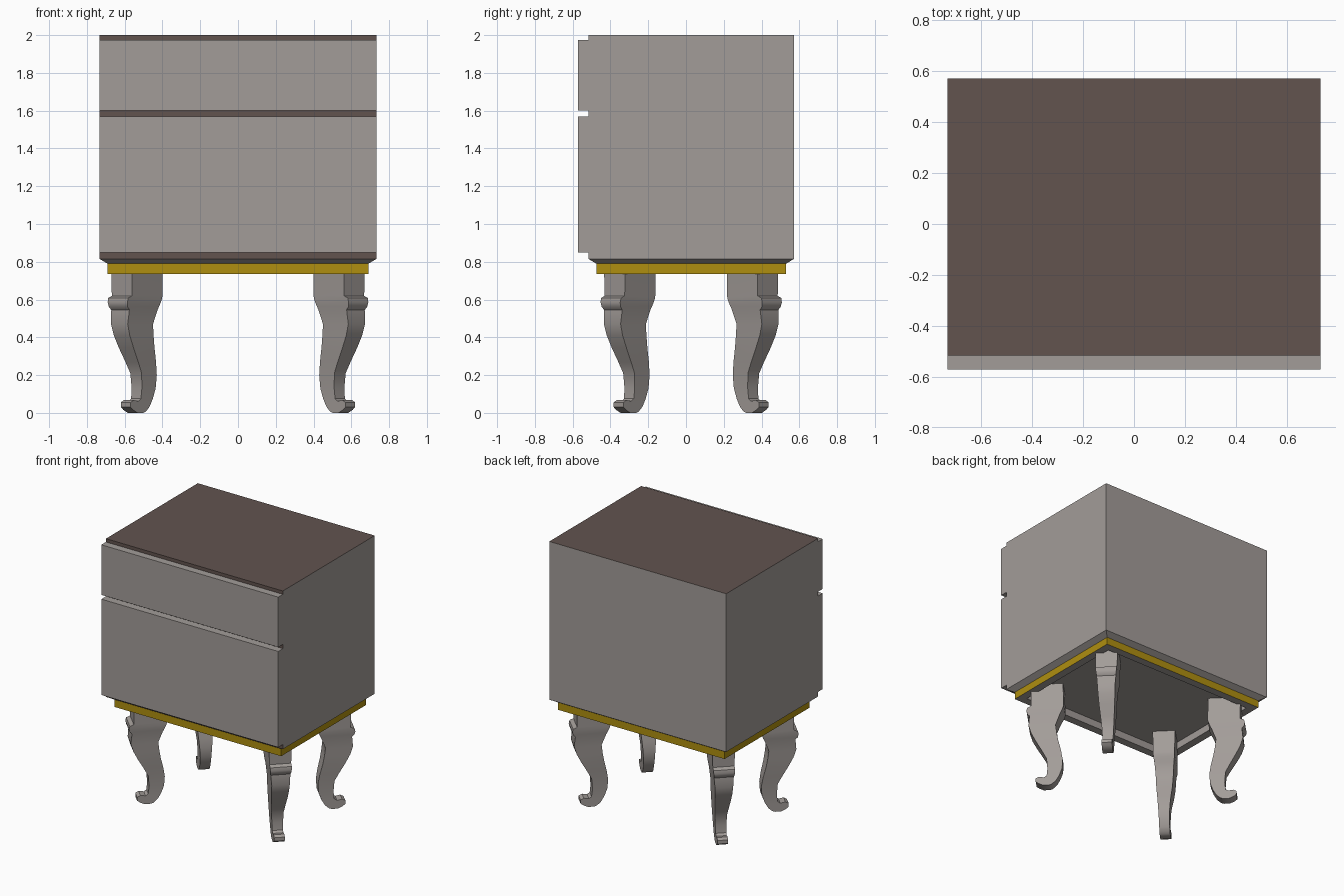
import bpy, bmesh
from mathutils import Vector

if "Cube" in bpy.data.objects:
    bpy.data.objects.remove(bpy.data.objects["Cube"])


def material(name, rgb):
    m = bpy.data.materials.new(name)
    m.diffuse_color = (*rgb, 1)
    m.use_nodes = True
    m.node_tree.nodes["Principled BSDF"].inputs["Base Color"].default_value = m.diffuse_color
    return m


GREY = material("warm grey paint", (0.365, 0.335, 0.318))
BROWN = material("dark brown", (0.122, 0.087, 0.078))
GOLD = material("gold", (0.43, 0.275, 0.005))
YC = 0.0275   # centre of the carcass and base in y


def loft(name, rings, mats, closed=False, rule=None):
    """Skin a list of equal-length rings; cap the ends unless closed."""
    bm = bmesh.new()
    vs = [[bm.verts.new(p) for p in r] for r in rings]
    n = len(vs[0])
    pairs = list(zip(vs, vs[1:])) + ([(vs[-1], vs[0])] if closed else [])
    for a, b in pairs:
        for i in range(n):
            j = (i + 1) % n
            bm.faces.new((a[i], a[j], b[j], b[i]))
    if not closed:
        bm.faces.new(vs[0])
        bm.faces.new(vs[-1])
    bmesh.ops.recalc_face_normals(bm, faces=bm.faces)
    if rule:
        for f in bm.faces:
            f.material_index = rule(f)
    me = bpy.data.meshes.new(name)
    bm.to_mesh(me)
    bm.free()
    for m in mats:
        me.materials.append(m)
    ob = bpy.data.objects.new(name, me)
    bpy.context.collection.objects.link(ob)
    return ob


def rect(hx, y0, y1, z):
    return [(-hx, y0, z), (hx, y0, z), (hx, y1, z), (-hx, y1, z)]


# Carcass: grey box with chamfered foot, brown top and front
loft("carcass",
     [rect(0.69, -0.475, 0.53, 0.79), rect(0.733, -0.516, 0.571, 0.815),
      rect(0.733, -0.516, 0.571, 2.0)], [GREY, BROWN],
     rule=lambda f: int(f.normal.z > 0.9 or f.normal.y < -0.9))

# Drawer fronts
for name, z0, z1 in (("lower_drawer_front", 0.85, 1.568),
                     ("upper_drawer_front", 1.6, 1.975)):
    loft(name, [rect(0.733, -0.571, -0.516, z0),
                rect(0.733, -0.571, -0.516, z1)], [GREY])

# Base frame: open ring, gold on its outer sides only
T = 0.06


def outer_side(f):
    c = f.calc_center_median()
    return int(abs(f.normal.z) < 0.5 and
               (c.x * f.normal.x + (c.y - YC) * f.normal.y) > 0)


loft("base_frame",
     [rect(0.69, -0.475, 0.53, 0.735), rect(0.69, -0.475, 0.53, 0.79),
      rect(0.69 - T, -0.475 + T, 0.53 - T, 0.79),
      rect(0.69 - T, -0.475 + T, 0.53 - T, 0.735)],
     [GREY, GOLD], closed=True, rule=outer_side)

# Cabriole leg stations: outer offset, outer z, inner offset, inner z, half width
LEG = [
    (.616, .79, .456, .79, .056), (.615, .62, .453, .62, .053),
    (.634, .608, .455, .605, .053), (.638, .585, .461, .585, .052),
    (.634, .562, .467, .565, .050), (.623, .545, .473, .548, .048),
    (.628, .47, .494, .47, .044), (.615, .41, .489, .41, .042),
    (.592, .345, .481, .345, .039), (.562, .27, .468, .27, .034),
    (.540, .21, .460, .20, .030), (.536, .13, .463, .13, .027),
    (.540, .075, .477, .075, .026), (.553, .062, .485, .055, .026),
    (.578, .068, .490, .042, .026), (.594, .056, .496, .030, .026),
    (.594, .030, .505, .018, .026), (.580, .015, .515, .006, .026),
    (.558, 0.0, .528, 0.0, .026),
]


def leg(name, sx, sy):
    def p(s, t, z):   # diagonal profile placed in its corner
        return (sx * (s + t), YC + sy * (s - t - 0.21), z)
    rings = [[p(so, -w, zo), p(so, w, zo), p(si, w, zi), p(si, -w, zi)]
             for so, zo, si, zi, w in LEG]
    ob = loft(name, rings, [GREY])
    bpy.ops.object.select_all(action='DESELECT')
    bpy.context.view_layer.objects.active = ob
    ob.select_set(True)
    bpy.ops.object.shade_smooth_by_angle(angle=0.6)


for sy, end in ((-1, "front"), (1, "back")):
    for sx, side in ((-1, "left"), (1, "right")):
        leg(f"{end}_{side}_leg", sx, sy)
